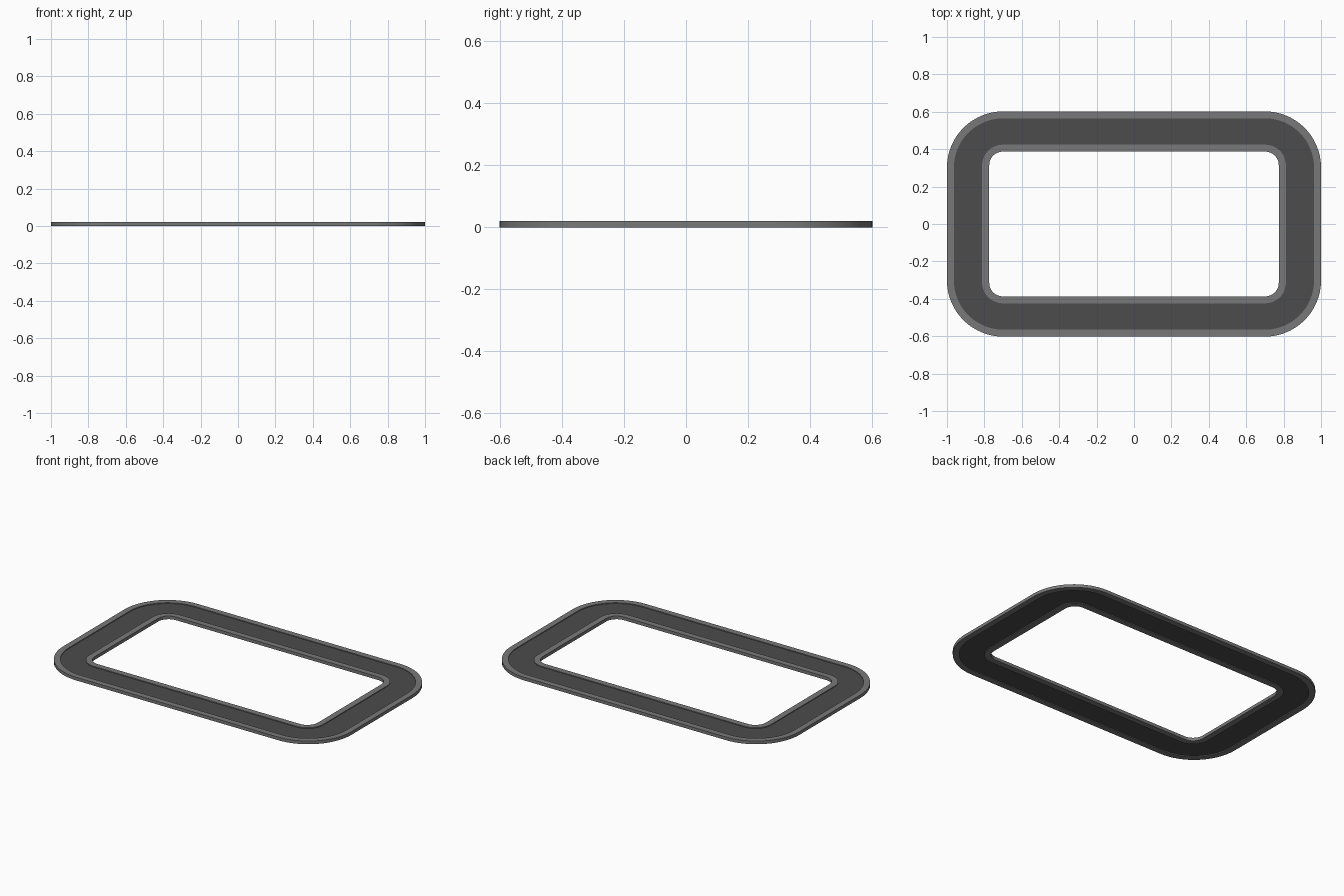
import bpy, bmesh
from math import sin, cos, pi

cube = bpy.data.objects.get("Cube")
if cube:
    bpy.data.objects.remove(cube, do_unlink=True)

SEGMENTS = 16  # per rounded corner


def material(name, value):
    mat = bpy.data.materials.new(name)
    mat.use_nodes = True
    color = (value, value, value, 1)
    mat.diffuse_color = color
    bsdf = next(n for n in mat.node_tree.nodes if n.type == "BSDF_PRINCIPLED")
    bsdf.inputs["Base Color"].default_value = color
    bsdf.inputs["Roughness"].default_value = 0.9
    return mat


def rounded_outline(half_x, half_y, radius):
    """Counter-clockwise points of a rounded rectangle."""
    points = []
    for quarter, (sx, sy) in enumerate([(1, 1), (-1, 1), (-1, -1), (1, -1)]):
        for i in range(SEGMENTS + 1):
            a = (quarter + i / SEGMENTS) * pi / 2
            points.append((sx * (half_x - radius) + radius * cos(a),
                           sy * (half_y - radius) + radius * sin(a)))
    return points


def ring(name, outer, inner, bottom, top, mat):
    """Flat closed band between two rounded rectangles."""
    bm = bmesh.new()
    section = [(outer, bottom), (outer, top), (inner, top), (inner, bottom)]
    loops = [[bm.verts.new((x, y, z)) for x, y in rounded_outline(*shape)]
             for shape, z in section]
    count = len(loops[0])
    for k in range(4):
        a, b = loops[k], loops[(k + 1) % 4]
        for i in range(count):
            j = (i + 1) % count
            bm.faces.new((a[i], a[j], b[j], b[i]))
    bmesh.ops.recalc_face_normals(bm, faces=bm.faces)
    mesh = bpy.data.meshes.new(name)
    bm.to_mesh(mesh)
    bm.free()
    mesh.materials.append(mat)
    obj = bpy.data.objects.new(name, mesh)
    bpy.context.collection.objects.link(obj)
    bpy.ops.object.select_all(action="DESELECT")
    obj.select_set(True)
    bpy.context.view_layer.objects.active = obj
    bpy.ops.object.shade_smooth_by_angle(angle=pi / 6)
    return obj


curb_gray = material("curb gray", 0.19)
asphalt = material("dark asphalt", 0.072)

# Outlines from the outside in: half length, half width, corner radius
outer_edge = (1.0, 0.602, 0.3)
road_outer = (0.963, 0.565, 0.264)
road_inner = (0.812, 0.424, 0.11)
hole_edge = (0.774, 0.387, 0.073)

# Raised borders, with the road surface set between them
ring("outer_curb", outer_edge, road_outer, 0, 0.02, curb_gray)
ring("inner_curb", road_inner, hole_edge, 0, 0.02, curb_gray)
ring("road_surface", road_outer, road_inner, 0.005, 0.015, asphalt)
